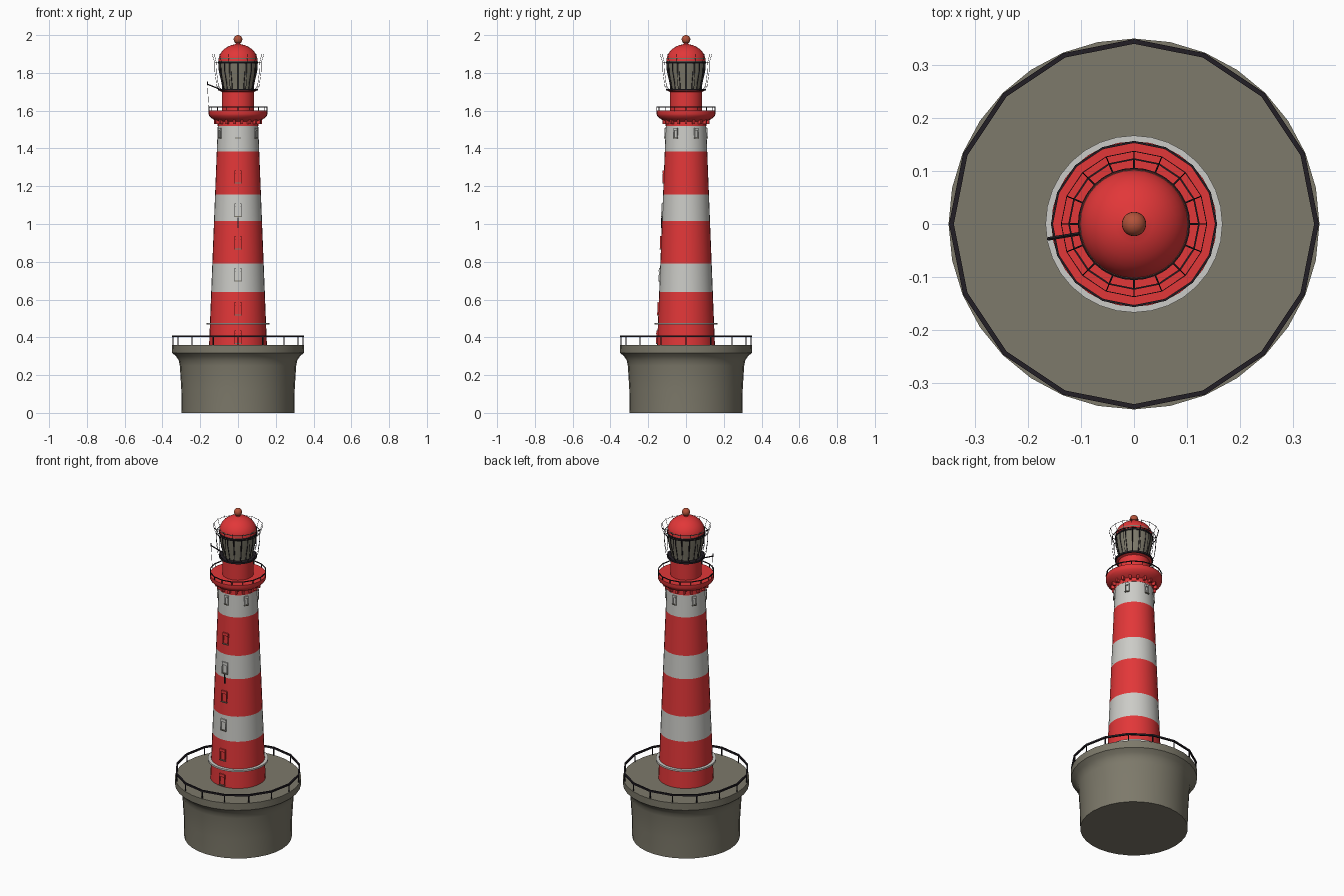
import bpy, bmesh, math
from mathutils import Vector, Matrix

if "Cube" in bpy.data.objects:
    bpy.data.objects.remove(bpy.data.objects["Cube"])


def material(name, r, g, b):
    m = bpy.data.materials.new(name)
    m.diffuse_color = (r, g, b, 1)
    m.use_nodes = True
    m.node_tree.nodes["Principled BSDF"].inputs["Base Color"].default_value = m.diffuse_color
    return m


RED = material("signal red", 0.76, 0.038, 0.040)
WHITE = material("off white", 0.60, 0.60, 0.57)
STONE = material("grey stone", 0.205, 0.192, 0.145)
DARK = material("dark iron", 0.016, 0.013, 0.018)
RUST = material("copper finial", 0.45, 0.085, 0.042)


def finish(bm, name, mats, smooth=True):
    bmesh.ops.recalc_face_normals(bm, faces=bm.faces)
    me = bpy.data.meshes.new(name)
    bm.to_mesh(me)
    bm.free()
    for m in mats:
        me.materials.append(m)
    ob = bpy.data.objects.new(name, me)
    bpy.context.collection.objects.link(ob)
    if smooth:
        bpy.ops.object.select_all(action='DESELECT')
        ob.select_set(True)
        bpy.context.view_layer.objects.active = ob
        bpy.ops.object.shade_smooth_by_angle(angle=math.radians(32))
    return ob


def lathe(name, profile, mats, n=32, closed=False, rule=None, smooth=True):
    """Spin an (r, z) profile; open profiles are capped at both ends."""
    bm = bmesh.new()
    rings = [[bm.verts.new((r * math.cos(2 * math.pi * i / n),
                            r * math.sin(2 * math.pi * i / n), z))
              for i in range(n)] for r, z in profile]
    pairs = list(zip(rings, rings[1:]))
    if closed:
        pairs.append((rings[-1], rings[0]))
    for a, b in pairs:
        for i in range(n):
            j = (i + 1) % n
            f = bm.faces.new((a[i], a[j], b[j], b[i]))
            if rule:
                f.material_index = rule(f.calc_center_median().z)
    if not closed:
        for ring in (rings[0], rings[-1]):
            f = bm.faces.new(ring)
            if rule:
                f.material_index = rule(ring[0].co.z)
    return finish(bm, name, mats, smooth)


def ring(name, r, z, w, h, mat, n=16):
    return lathe(name, [(r - w, z - h), (r, z - h), (r, z + h), (r - w, z + h)],
                 [mat], n, closed=True, smooth=n > 16)


def add_rod(bm, p, q, rad, sides=5):
    p, q = Vector(p), Vector(q)
    d = q - p
    mat = Matrix.Translation((p + q) / 2) @ d.to_track_quat('Z', 'Y').to_matrix().to_4x4()
    bmesh.ops.create_cone(bm, cap_ends=True, segments=sides, radius1=rad,
                          radius2=rad, depth=d.length, matrix=mat)


def add_box(bm, mat, centre, size):
    bmesh.ops.create_cube(bm, size=1, matrix=mat @ Matrix.Translation(centre)
                          @ Matrix.Diagonal((*size, 1)))


def polar(r, k, n, z):
    a = 2 * math.pi * k / n
    return (r * math.cos(a), r * math.sin(a), z)


def rods(name, path, n, rad, mat=DARK):
    """Repeat a bent (r, z) rod n times around the axis."""
    bm = bmesh.new()
    for k in range(n):
        for (r1, z1), (r2, z2) in zip(path, path[1:]):
            add_rod(bm, polar(r1, k, n, z1), polar(r2, k, n, z2), rad)
    return finish(bm, name, [mat], False)


def tower_r(z):
    return 0.153 - (z - 0.36) * 0.0397


# Stone base with flared rim, and its railing
lathe("stone_base", [(0.298, 0), (0.30, 0.12), (0.308, 0.25), (0.314, 0.278),
                     (0.328, 0.30), (0.349, 0.318), (0.35, 0.36)], [STONE])
ring("base_top_rail", 0.349, 0.406, 0.009, 0.005, DARK)
rods("base_rail_posts", [(0.344, 0.355), (0.344, 0.406)], 16, 0.0035)

# Tapered tower with painted bands
bands = [0.64, 0.79, 1.015, 1.155, 1.385]


def band(z):
    return sum(z > b for b in bands) % 2


levels = [0.355, *bands, 1.53]
lathe("tower", [(tower_r(z), z) for z in levels], [RED, WHITE], rule=band)
ring("tower_white_ring", 0.167, 0.472, 0.03, 0.005, WHITE, 32)


# Windows: raised surround, hood and sill
def window(name, z, w, h, angle, mat):
    bm = bmesh.new()
    # local -y points outwards, lean follows the taper
    m = (Matrix.Rotation(angle, 4, 'Z') @ Matrix.Translation((0, -tower_r(z), z))
         @ Matrix.Rotation(-0.04, 4, 'X'))
    for s in (-1, 1):
        add_box(bm, m, (s * (w / 2 - 0.002), 0, 0), (0.004, 0.012, h))
    add_box(bm, m, (0, 0, h * 0.4), (w - 0.002, 0.014, h * 0.25))
    finish(bm, name + "_frame", [mat], False)
    bm = bmesh.new()
    add_box(bm, m, (0, 0.0005, -h / 2 + 0.002), (w + 0.002, 0.014, 0.005))
    finish(bm, name + "_sill", [STONE], False)


for i, z in enumerate((0.40, 0.55, 0.73, 0.90, 1.072, 1.248)):
    window(f"front_window_{i}", z, 0.037, 0.068, 0, WHITE if band(z) else RED)
for i in range(6):
    window(f"upper_window_{i}", 1.48, 0.024, 0.055, i * math.pi / 3, WHITE)

# Small spout under the front window in the upper white band
bm = bmesh.new()
add_rod(bm, (0, -tower_r(0.98), 0.98), (0, -tower_r(1.035) - 0.004, 1.035), 0.004)
finish(bm, "front_spout", [DARK], False)

# Gallery with brackets and railing
lathe("gallery", [(0.108, 1.518), (0.108, 1.543), (0.135, 1.556), (0.152, 1.572),
                  (0.156, 1.582), (0.156, 1.60)], [RED])
bm = bmesh.new()
for k in range(18):
    m = Matrix.Rotation(k * math.pi / 9, 4, 'Z')
    add_box(bm, m, (0.115, 0, 1.541), (0.022, 0.012, 0.022))
finish(bm, "gallery_brackets", [RED], False)
ring("gallery_top_rail", 0.157, 1.62, 0.004, 0.0025, DARK)
rods("gallery_posts", [(0.154, 1.595), (0.154, 1.62)], 16, 0.002)

# Lantern room: red drum, balcony, flared glazing with bars
lathe("lantern_drum", [(0.086, 1.595), (0.086, 1.70), (0.098, 1.705), (0.098, 1.712)], [RED])
ring("lantern_floor_ring", 0.105, 1.711, 0.03, 0.005, DARK, 32)
lathe("lantern_glazing", [(0.080, 1.71), (0.084, 1.745), (0.099, 1.81), (0.103, 1.88)], [STONE])
rods("lantern_bars", [(0.082, 1.715), (0.085, 1.745), (0.100, 1.81), (0.102, 1.855)], 16, 0.0022)
ring("lantern_upper_ring", 0.106, 1.855, 0.012, 0.004, DARK, 32)

# Outer basket of thin stays around the lantern
rods("lantern_stays", [(0.098, 1.715), (0.112, 1.73), (0.122, 1.80), (0.124, 1.855),
                       (0.137, 1.90)], 16, 0.0011)
rods("lantern_struts", [(0.102, 1.856), (0.123, 1.856)], 16, 0.0016)
ring("stay_ring", 0.124, 1.856, 0.003, 0.0012, DARK)
ring("stay_outer_ring", 0.138, 1.895, 0.0015, 0.0008, DARK)

# Dome and ball finial
dome = [(0.104 * math.cos(t), 1.862 + 0.09 * math.sin(t))
        for t in [i * math.pi / 2 / 9 for i in range(9)]]
lathe("dome", dome + [(0.012, 1.953), (0.011, 1.97)], [RED])
bm = bmesh.new()
bmesh.ops.create_uvsphere(bm, u_segments=20, v_segments=12, radius=0.023,
                          matrix=Matrix.Translation((0, 0, 1.977)))
finish(bm, "ball_finial", [RUST])

# Side arm with a thin drop line
bm = bmesh.new()
add_rod(bm, (-0.095, -0.017, 1.713), (-0.162, -0.028, 1.74), 0.0035)
add_rod(bm, (-0.162, -0.028, 1.755), (-0.162, -0.028, 1.735), 0.003)
add_rod(bm, (-0.162, -0.028, 1.735), (-0.154, -0.027, 1.60), 0.001)
finish(bm, "side_arm", [DARK], False)
